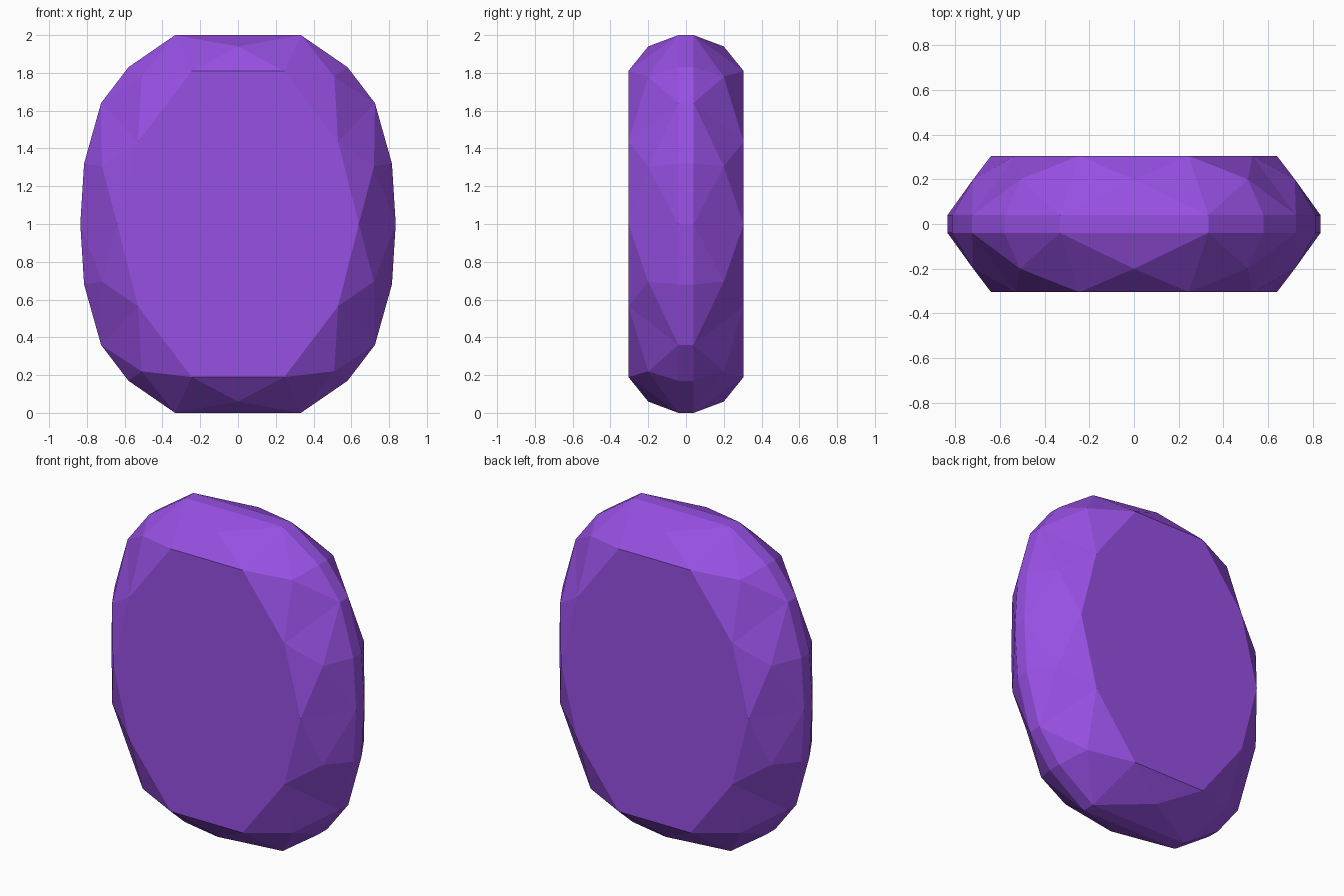
import bpy
import bmesh

default = bpy.data.objects.get("Cube")
if default:
    bpy.data.objects.remove(default, do_unlink=True)

# Depths of the flat table, the middle facet corners and the girdle
TABLE, MIDDLE, GIRDLE = 0.305, 0.2, 0.04

# Corners of one eighth of the stone: (x, height from centre), by ring
rings = {
    "t": (TABLE, [(0, 0.81), (0.245, 0.81), (0.53, 0.435), (0.64, 0)]),
    "m": (MIDDLE, [(0, 0.94), (0.51, 0.78), (0.72, 0.305)]),
    "g": (GIRDLE, [(0, 1), (0.333, 1), (0.58, 0.83), (0.725, 0.64),
                   (0.815, 0.32), (0.835, 0)]),
    "e": (0, [(0, 1), (0.333, 1), (0.58, 0.83), (0.725, 0.64),
              (0.815, 0.32), (0.835, 0)]),
    "c": (TABLE, [(0, 0)]),
}

# Facets: table, crown from top to side, then the girdle band
facets = ["c0 t0 t1 t2 t3",
          "t0 t1 m0", "m0 g1 g0", "m0 t1 g1", "t1 g1 m1", "t1 m1 t2",
          "m1 g1 g2", "m1 g2 g3", "m1 g3 t2", "t2 g3 m2", "t2 m2 t3",
          "m2 g3 g4", "m2 g4 g5", "m2 g5 t3"]
facets += [f"g{i} g{i + 1} e{i + 1} e{i}" for i in range(5)]

bm = bmesh.new()
corner = {}
for ring, (depth, points) in rings.items():
    for i, (x, z) in enumerate(points):
        corner[f"{ring}{i}"] = bm.verts.new((x, -depth, z))
for facet in facets:
    face = bm.faces.new([corner[name] for name in facet.split()])
    face.normal_update()
    if face.normal.dot(face.calc_center_median()) < 0:
        face.normal_flip()

mesh = bpy.data.meshes.new("gemstone")
bm.to_mesh(mesh)
bm.free()
gem = bpy.data.objects.new("gemstone", mesh)
gem.location.z = 1
bpy.context.collection.objects.link(gem)

# Mirror the eighth to the whole stone
mirror = gem.modifiers.new("Mirror", "MIRROR")
mirror.use_axis = (True, True, True)
mirror.merge_threshold = 0.001

# Purple
purple = (0.31, 0.08, 0.77, 1)
mat = bpy.data.materials.new("purple")
mat.use_nodes = True
mat.diffuse_color = purple
mat.node_tree.nodes["Principled BSDF"].inputs["Base Color"].default_value = purple
mesh.materials.append(mat)
